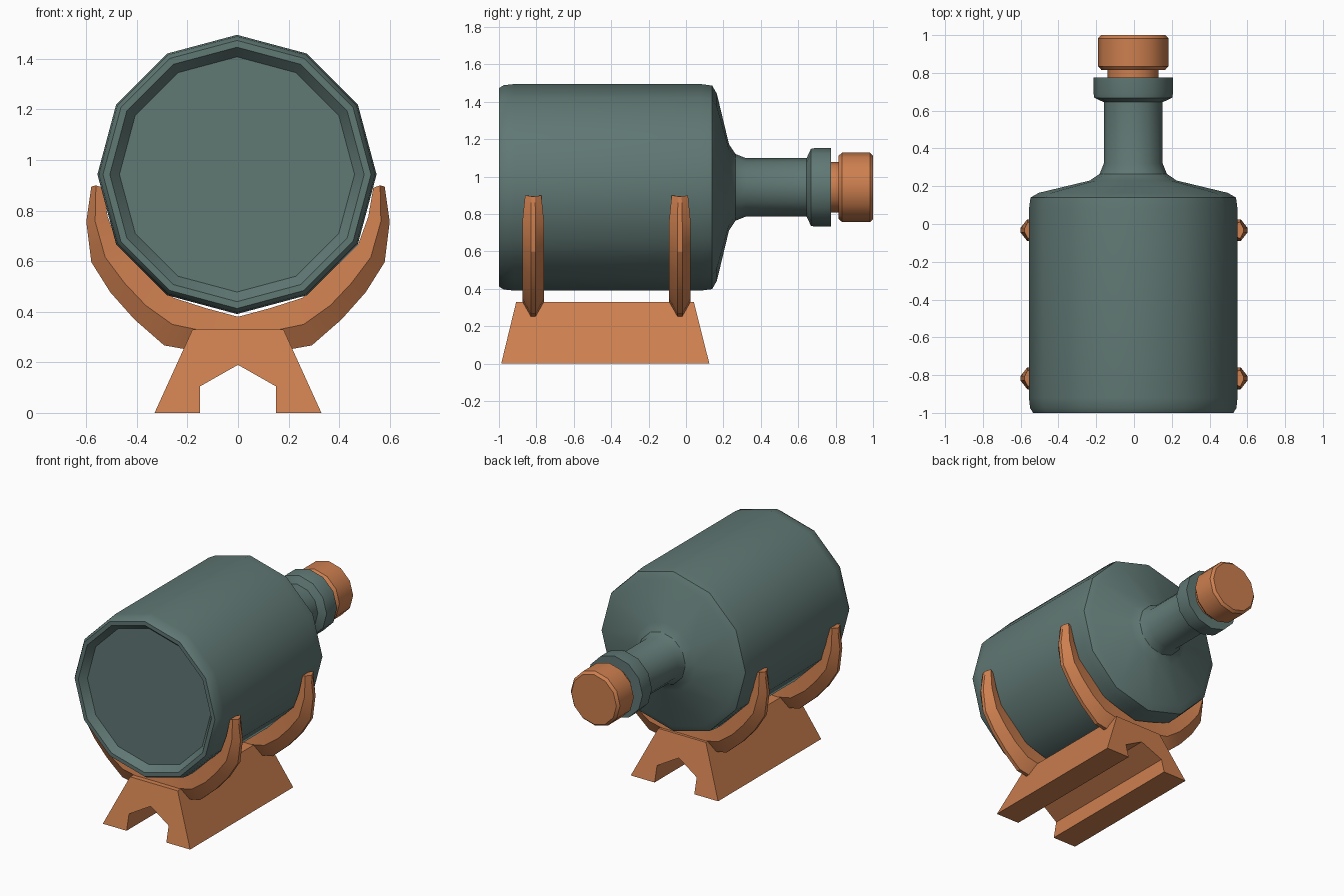
import bpy, bmesh, math

if "Cube" in bpy.data.objects:
    bpy.data.objects.remove(bpy.data.objects["Cube"])


def material(name, color):
    m = bpy.data.materials.new(name)
    m.diffuse_color = (*color, 1)
    m.use_nodes = True
    m.node_tree.nodes["Principled BSDF"].inputs["Base Color"].default_value = m.diffuse_color
    return m


GREEN = material("bottle green", (0.117, 0.188, 0.174))
WOOD = material("warm wood", (0.61, 0.212, 0.078))
CX, CZ = -0.004, 0.943   # bottle axis


def finish(name, bm, mat, smooth=None):
    bmesh.ops.recalc_face_normals(bm, faces=bm.faces)
    me = bpy.data.meshes.new(name)
    bm.to_mesh(me)
    bm.free()
    me.materials.append(mat)
    ob = bpy.data.objects.new(name, me)
    bpy.context.collection.objects.link(ob)
    if smooth:
        bpy.ops.object.select_all(action='DESELECT')
        ob.select_set(True)
        bpy.context.view_layer.objects.active = ob
        bpy.ops.object.shade_smooth_by_angle(angle=math.radians(smooth))
    return ob


def skin(bm, rings, closed_ring=True):
    """Join consecutive vertex rings with quads and cap both ends."""
    rows = [[bm.verts.new(p) for p in r] for r in rings]
    n = len(rows[0])
    for a, b in zip(rows, rows[1:]):
        for i in range(n):
            j = (i + 1) % n
            bm.faces.new((a[i], a[j], b[j], b[i]))
    bm.faces.new(rows[0])
    bm.faces.new(rows[-1])


def lathe(name, profile, mat, sides=12):
    """Turn a (radius, y) profile around the bottle axis."""
    bm = bmesh.new()
    angles = [2 * math.pi * i / sides for i in range(sides)]
    skin(bm, [[(CX + r * math.cos(t), y, CZ + r * math.sin(t)) for t in angles]
              for r, y in profile])
    return finish(name, bm, mat, 33)


# Bottle, from recessed base to neck lip
lathe("bottle", [(0.465, -0.955), (0.503, -1.0), (0.53, -1.0), (0.546, -0.975),
                 (0.552, -0.92), (0.552, 0.08), (0.544, 0.14), (0.50, 0.165),
                 (0.23, 0.23), (0.178, 0.265), (0.156, 0.32), (0.156, 0.645),
                 (0.206, 0.668), (0.21, 0.69), (0.21, 0.775)], GREEN)

# Stopper: stem in the neck and cap
lathe("stopper_stem", [(0.135, 0.70), (0.135, 0.83)], WOOD)
lathe("stopper_cap", [(0.168, 0.815), (0.186, 0.835), (0.186, 0.983), (0.17, 1.0)], WOOD)

# Curved cradle ribs: outer crest, widest middle line, inner line
OUTER = [(0, 0.238), (0.17, 0.245), (0.292, 0.267), (0.41, 0.37),
         (0.505, 0.477), (0.58, 0.596), (0.6, 0.755), (0.58, 0.895)]
MIDDLE = [(0, 0.315), (0.14, 0.325), (0.26, 0.35), (0.365, 0.425),
          (0.45, 0.515), (0.525, 0.615), (0.565, 0.757), (0.562, 0.9)]
INNER = [(0, 0.38), (0.13, 0.415), (0.255, 0.455), (0.33, 0.53),
         (0.41, 0.60), (0.475, 0.665), (0.515, 0.775), (0.535, 0.89)]


def rib(name, y):
    bm = bmesh.new()
    rings = []
    for side in (-1, 1):
        idx = range(7, -1, -1) if side < 0 else range(1, 8)
        for i in idx:
            w = 0.75 if i == 7 else 1
            ring = []
            for line, h in ((OUTER, 0.013), (MIDDLE, 0.058), (INNER, 0.045)):
                ring.append((side * line[i][0], y - h * w, line[i][1]))
            for line, h in ((INNER, 0.045), (MIDDLE, 0.058), (OUTER, 0.013)):
                ring.append((side * line[i][0], y + h * w, line[i][1]))
            rings.append(ring)
    skin(bm, rings)
    return finish(name, bm, WOOD, 20)


rib("front_rib", -0.817)
rib("back_rib", -0.033)

# Stand foot: notched trapezoid with sloping ends
half = [(0.33, 0), (0.15, 0), (0.15, 0.105), (0, 0.19)]
outline = [(0.18, 0.33)] + half + [(-x, z) for x, z in half[-2::-1]] + [(-0.18, 0.33)]
bm = bmesh.new()
skin(bm, [[(x, y0 + slope * z / 0.33, z) for x, z in outline]
          for y0, slope in ((-0.988, 0.08), (0.125, -0.083))])
finish("stand_foot", bm, WOOD)
